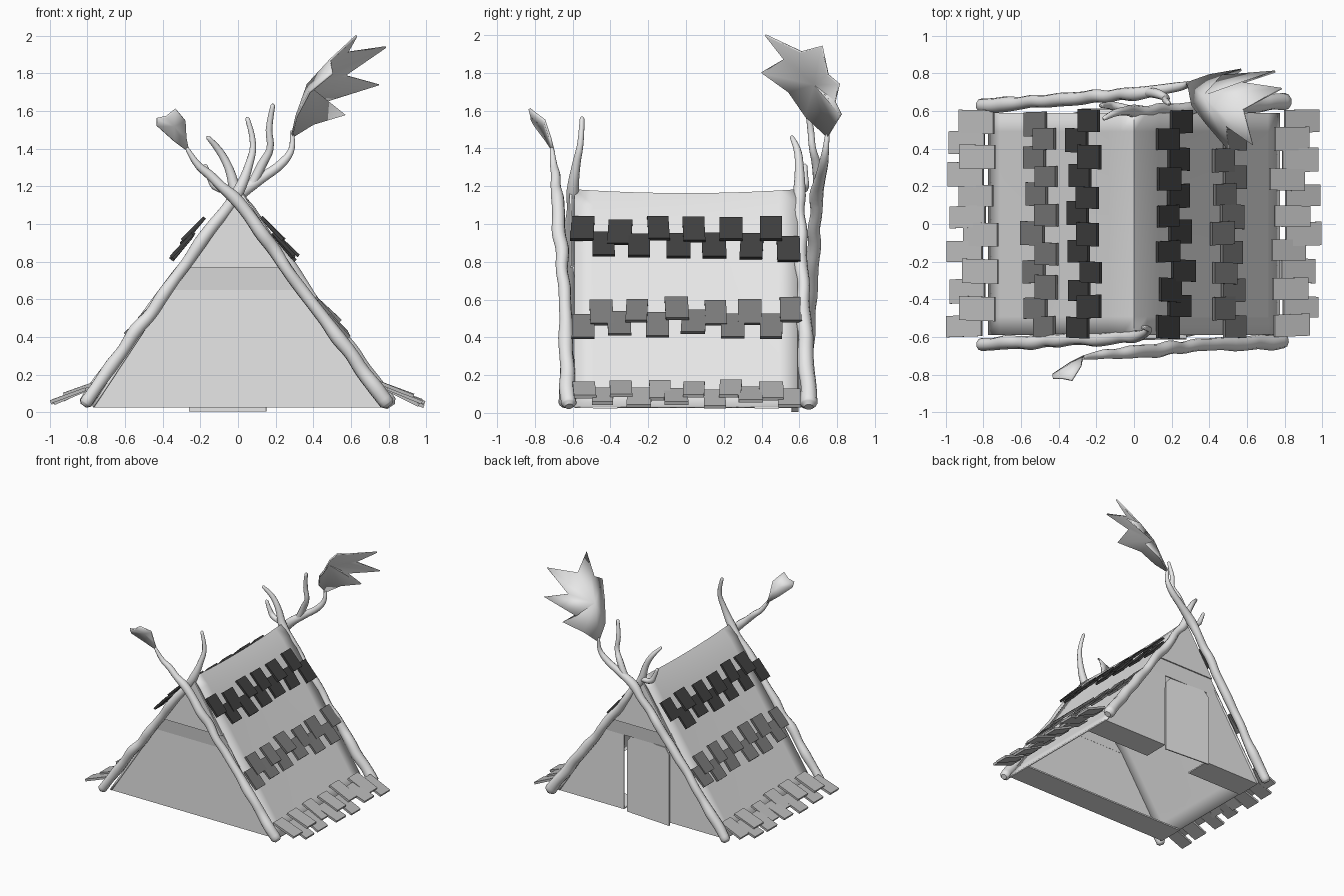
import bpy, bmesh, math, random
from mathutils import Vector

cube = bpy.data.objects.get("Cube")
if cube:
    bpy.data.objects.remove(cube)
random.seed(4)


def material(name, value):
    m = bpy.data.materials.new(name)
    m.use_nodes = True
    color = (value, value, value, 1)
    m.diffuse_color = color
    m.node_tree.nodes["Principled BSDF"].inputs["Base Color"].default_value = color
    return m


PALE = material("pale cloth and wood", 0.8)
LIGHT = material("light shingle", 0.5)
MID = material("grey shingle", 0.2)
DARK = material("dark shingle", 0.05)


def finish(name, bm, mat, thick=0.0, smooth=None):
    mesh = bpy.data.meshes.new(name)
    bmesh.ops.recalc_face_normals(bm, faces=bm.faces[:])
    bm.to_mesh(mesh)
    bm.free()
    ob = bpy.data.objects.new(name, mesh)
    bpy.context.collection.objects.link(ob)
    mesh.materials.append(mat)
    if thick:
        mod = ob.modifiers.new("thickness", "SOLIDIFY")
        mod.thickness = thick
        mod.offset = 0
    if smooth:
        bpy.ops.object.select_all(action="DESELECT")
        ob.select_set(True)
        bpy.context.view_layer.objects.active = ob
        bpy.ops.object.shade_smooth_by_angle(angle=math.radians(smooth))
    return ob


def sheet(name, polygons, thick=0.012):
    bm = bmesh.new()
    for poly in polygons:
        bm.faces.new([bm.verts.new(p) for p in poly])
    bmesh.ops.remove_doubles(bm, verts=bm.verts[:], dist=0.0005)
    return finish(name, bm, PALE, thick)


def branch(name, points):
    """Knobbly tapering limb; each point is x, y, z, radius."""
    path = []
    for a, b in zip(points, points[1:]):
        a, b = Vector(a), Vector(b)
        n = max(1, round((b - a).xyz.length / 0.11))
        for i in range(n):
            p = a.lerp(b, i / n)
            if i:
                p += Vector([random.uniform(-0.007, 0.007) for _ in range(3)] + [0])
            p[3] *= random.uniform(0.9, 1.12)
            path.append(p)
    last = Vector(points[-1])
    path.append(last)
    # rounded ends
    head = (path[0] - path[1]).xyz.normalized() * path[0][3] * 0.5
    tail = (last - path[-2]).xyz.normalized() * last[3] * 0.7
    path.insert(0, Vector((*(path[0].xyz + head), path[0][3] * 0.55)))
    path.append(Vector((*(last.xyz + tail), last[3] * 0.4)))
    cu = bpy.data.curves.new(name, "CURVE")
    cu.dimensions = "3D"
    cu.bevel_depth = 1
    cu.bevel_resolution = 3
    cu.resolution_u = 4
    cu.use_fill_caps = True
    sp = cu.splines.new("BEZIER")
    sp.bezier_points.add(len(path) - 1)
    for bp, p in zip(sp.bezier_points, path):
        bp.co, bp.radius = p.xyz, p[3]
        bp.handle_left_type = bp.handle_right_type = "AUTO"
    cu.materials.append(PALE)
    bpy.context.collection.objects.link(bpy.data.objects.new(name, cu))


def leaf(name, outline, centre):
    bm = bmesh.new()
    rim = [bm.verts.new(p) for p in outline]
    mid = bm.verts.new(centre)
    for a, b in zip(rim, rim[1:] + rim[:1]):
        bm.faces.new((a, b, mid))
    finish(name, bm, PALE, 0.012, 70)


# Crossed poles and their side branches
branch("front_right_pole", [(-.81, -.64, .05, .036), (-.4, -.62, .62, .035), (0, -.6, 1.17, .032),
       (.06, -.58, 1.32, .022), (.08, -.56, 1.42, .018), (.05, -.55, 1.56, .012)])
branch("front_left_pole", [(.79, -.62, .05, .042), (.4, -.64, .57, .036), (-.02, -.68, 1.14, .032),
       (-.15, -.69, 1.26, .026), (-.21, -.7, 1.31, .018), (-.27, -.71, 1.4, .01)])
branch("back_right_pole", [(-.81, .63, .05, .038), (-.4, .66, .62, .036), (0, .69, 1.15, .034),
       (.12, .71, 1.24, .028), (.24, .73, 1.33, .022), (.285, .74, 1.4, .017), (.285, .75, 1.49, .01)])
branch("back_left_pole", [(.8, .65, .05, .042), (.4, .62, .59, .036), (0, .6, 1.15, .032),
       (-.05, .6, 1.3, .022), (-.1, .59, 1.39, .018), (-.16, .56, 1.46, .011)])
branch("back_right_twig", [(.07, .7, 1.2, .026), (.13, .69, 1.32, .023), (.17, .67, 1.4, .02),
       (.165, .66, 1.5, .017), (.185, .64, 1.63, .012)])
branch("back_left_twig", [(-.03, .61, 1.18, .022), (-.12, .63, 1.2, .02), (-.15, .63, 1.25, .016),
       (-.175, .63, 1.31, .012)])

# Leaves growing from two pole tips
leaf("large_leaf", [(.285, .75, 1.46), (.4, .79, 1.53), (.57, .82, 1.58), (.47, .79, 1.65), (.75, .81, 1.74),
     (.57, .75, 1.79), (.785, .72, 1.94), (.58, .61, 1.91), (.63, .42, 2), (.49, .52, 1.87),
     (.5, .4, 1.8), (.38, .54, 1.7), (.31, .63, 1.57)], (.37, .68, 1.74))
leaf("small_leaf", [(-.26, -.7, 1.38), (-.34, -.74, 1.44), (-.43, -.8, 1.52), (-.43, -.82, 1.56), (-.38, -.82, 1.57),
     (-.33, -.83, 1.61), (-.28, -.75, 1.55), (-.275, -.72, 1.46)], (-.34, -.75, 1.52))

# Sagging roof cloth draped over the ridge
EAVE, RIDGE, FLOOR = 0.77, 1.2, 0.03
roof = bmesh.new()
NU, NV = 24, 12
grid = []
for i in range(NU + 1):
    u = 2 * i / NU - 1
    row = []
    for j in range(NV + 1):
        v = 2 * j / NV - 1
        drop = max(abs(u), 0.02)
        sag = 0.02 * (1 - v * v) * (1 - abs(u))
        row.append(roof.verts.new((EAVE * u, 0.59 * v, RIDGE - (RIDGE - FLOOR) * drop - sag)))
    grid.append(row)
for a, b in zip(grid, grid[1:]):
    for j in range(NV):
        roof.faces.new((a[j], b[j], b[j + 1], a[j + 1]))
finish("roof_cloth", roof, PALE, 0.014, 40)


# End walls: lower panel, slanted band, upper gable and inward ground hem
def half(z):
    return EAVE * (RIDGE - z) / (RIDGE - FLOOR)


def trapezoid(y0, z0, y1, z1, xa=-1.0, xb=1.0):
    lo, hi = half(z0), half(z1)
    clip = lambda x, h: max(-h, min(h, x))
    return [(clip(xa, lo), y0, z0), (clip(xb, lo), y0, z0), (clip(xb, hi), y1, z1), (clip(xa, hi), y1, z1)]


def hem(y, xa, xb):
    inner = y * 0.63
    return [(xa, y, FLOOR), (xb, y, FLOOR), (xb, inner, FLOOR), (xa, inner, FLOOR)]


DOOR_A, DOOR_B = -0.25, 0.17
for name, s in (("front", -1), ("back", 1)):
    wall, lip = 0.575 * s, 0.61 * s
    sheet(name + "_gable", [trapezoid(lip, .775, lip, 1.18), trapezoid(lip, .775, wall, .78)])
    sheet(name + "_band", [trapezoid(wall, .65, wall + .02 * s, .775)])
    spans = [(-EAVE, EAVE)] if s < 0 else [(-EAVE, DOOR_A), (DOOR_B, EAVE)]
    parts = []
    for xa, xb in spans:
        parts += [trapezoid(wall, FLOOR, wall, .65, xa, xb), hem(wall, xa, xb)]
    sheet(name + "_wall", parts)

# Back door curtain, with a narrow slit at one side
sheet("back_door", [[(DOOR_A - .01, .59, .005), (DOOR_B - .02, .56, .005), (DOOR_B - .02, .56, .6),
                     (DOOR_B - .06, .565, .65), (DOOR_A + .03, .585, .65), (DOOR_A - .01, .59, .6)]], 0.01)


# Staggered shingle rows on both slopes
def shingles(name, mat, side, x, z, tilt, length, step, first):
    bm = bmesh.new()
    for i in range(12):
        low = (i + first) % 2
        ang = math.radians(tilt + random.uniform(-5, 3))
        down = Vector((side * math.cos(ang), 0, -math.sin(ang)))
        out = Vector((side * math.sin(ang), 0, math.cos(ang)))
        y = -0.545 + 0.099 * i + random.uniform(-.012, .012)
        skew = random.uniform(-.008, .008)
        start = Vector((side * x, y, z)) + down * (step * low + random.uniform(-.015, .015))
        start += out * (0.004 if low else 0.016)
        w = random.uniform(.055, .065)
        corners = []
        for lift in (0, .018):
            for t, e in ((0, -w), (0, w), (1, w), (1, -w)):
                corners.append(bm.verts.new(start + down * length * t + out * lift + Vector((0, e + skew * t, 0))))
        bm.faces.new(corners[:4])
        bm.faces.new(corners[4:])
        for k in range(4):
            n = (k + 1) % 4
            bm.faces.new((corners[k], corners[n], corners[n + 4], corners[k + 4]))
    finish(name, bm, mat)


for word, side, first in (("left", 1, 0), ("right", -1, 1)):
    far = 0.05 if side < 0 else 0
    shingles(word + "_top_shingles", DARK, side, .115 + far, 1.01, 48, .165, .1, first)
    shingles(word + "_middle_shingles", MID, side, .4, .585, 47, .165, .09, 1 - first)
    shingles(word + "_bottom_shingles", LIGHT, side, .725, .14, 24, .2, .07, first)
